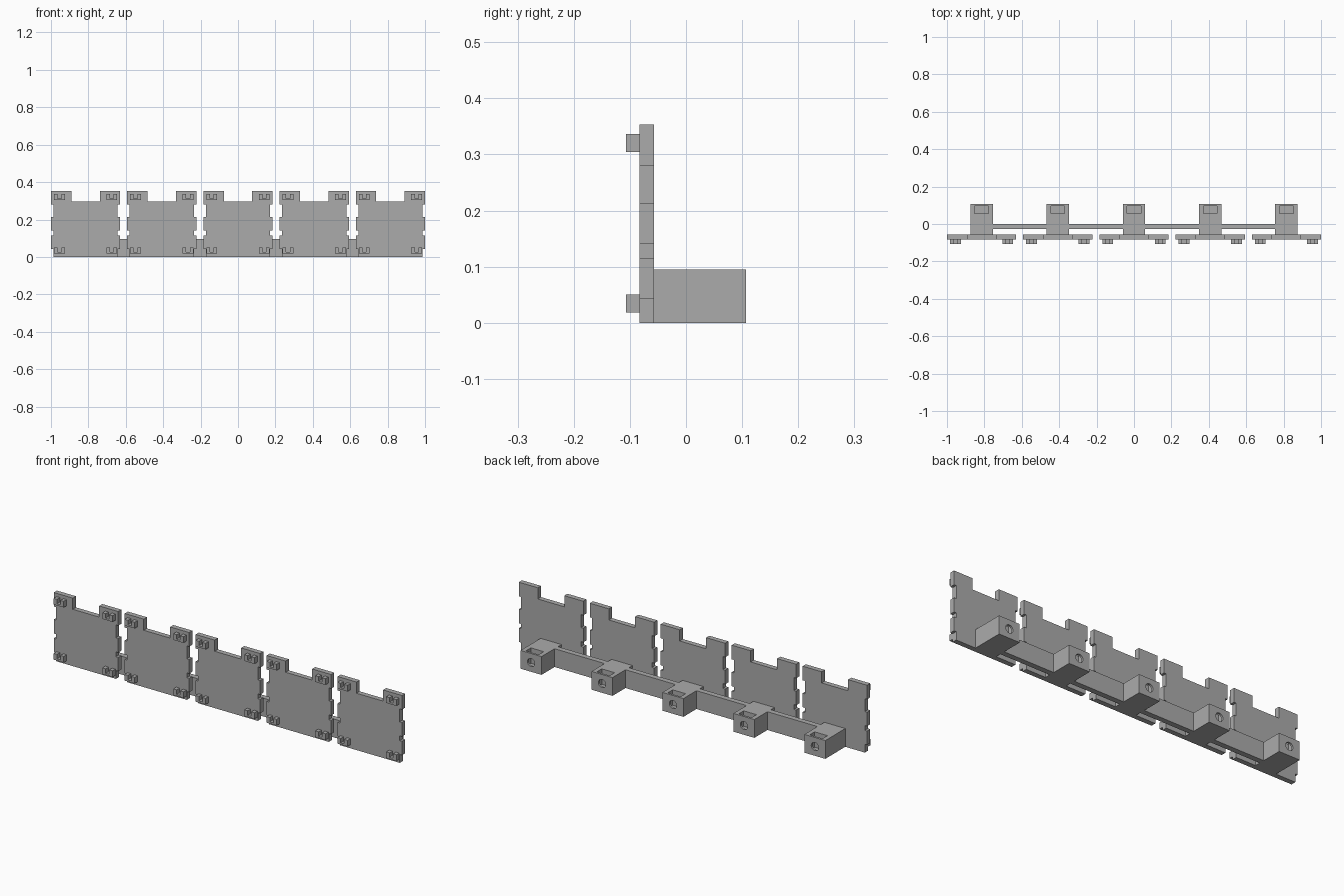
import bpy, bmesh, math
from mathutils import Matrix, Vector

if "Cube" in bpy.data.objects:
    bpy.data.objects.remove(bpy.data.objects["Cube"])

PITCH = 0.4075            # spacing between repeated units
CENTRES = [(i - 2) * PITCH for i in range(5)]
BACK, FRONT = -0.057, -0.083   # panel faces in y
BLOCK_HALF, BLOCK_TOP = 0.06, 0.095

grey = bpy.data.materials.new("plain grey")
grey.use_nodes = True
grey.diffuse_color = (0.41, 0.41, 0.41, 1)
grey.node_tree.nodes["Principled BSDF"].inputs["Base Color"].default_value = (0.41, 0.41, 0.41, 1)


def add_object(name, mesh, x=0.0):
    ob = bpy.data.objects.new(name, mesh)
    ob.location.x = x
    bpy.context.scene.collection.objects.link(ob)
    return ob


def mesh_from(bm, name):
    bmesh.ops.recalc_face_normals(bm, faces=bm.faces)
    mesh = bpy.data.meshes.new(name)
    bm.to_mesh(mesh)
    bm.free()
    mesh.materials.append(grey)
    return mesh


def box_mesh(name, lo, hi):
    bm = bmesh.new()
    lo, hi = Vector(lo), Vector(hi)
    size = Matrix.Diagonal((hi - lo).to_4d())
    bmesh.ops.create_cube(bm, size=1, matrix=Matrix.Translation((lo + hi) / 2) @ size)
    return mesh_from(bm, name)


def prism_mesh(name, outline, y0, y1):
    """Extrude an x-z outline from y0 to y1."""
    bm = bmesh.new()
    face = bm.faces.new([bm.verts.new((x, y0, z)) for x, z in outline])
    out = bmesh.ops.extrude_face_region(bm, geom=[face])
    moved = [v for v in out["geom"] if isinstance(v, bmesh.types.BMVert)]
    bmesh.ops.translate(bm, verts=moved, vec=(0, y1 - y0, 0))
    return mesh_from(bm, name)


# Notched panel, right half outline mirrored to the left
W, N = 0.185, 0.172
half = [(N, 0), (N, 0.043), (W, 0.043), (W, 0.115), (N, 0.115), (N, 0.14),
        (W, 0.14), (W, 0.213), (N, 0.213), (N, 0.28), (W, 0.28), (W, 0.353),
        (0.076, 0.353), (0.076, 0.295)]
panel = prism_mesh("panel", half + [(-x, z) for x, z in reversed(half)], FRONT, BACK)

# U-shaped clip on the panel front
A, B, H = 0.029, 0.01, 0.032
clip = prism_mesh("clip", [(-A, 0), (A, 0), (A, H), (B, H), (B, 0.009),
                           (-B, 0.009), (-B, H), (-A, H)], -0.107, FRONT)

# Mounting block with a nut slot from the top and a bolt bore from the back
block_ob = add_object("block_blank", box_mesh("block_blank", (-BLOCK_HALF, BACK, 0),
                                              (BLOCK_HALF, 0.107, BLOCK_TOP)))
slot = add_object("slot_cutter", box_mesh("slot_cutter", (-0.037, 0.056, 0.015),
                                          (0.037, 0.096, 0.2)))
bm = bmesh.new()
bmesh.ops.create_cone(bm, cap_ends=True, segments=24, radius1=0.021, radius2=0.021, depth=0.12,
                      matrix=Matrix.Translation((0, 0.09, 0.048)) @ Matrix.Rotation(math.pi / 2, 4, "X"))
bore = add_object("bore_cutter", mesh_from(bm, "bore_cutter"))
for cutter in (slot, bore):
    cutter.hide_render = True
    mod = block_ob.modifiers.new("cut", "BOOLEAN")
    mod.operation = "DIFFERENCE"
    mod.solver = "EXACT"
    mod.object = cutter
deps = bpy.context.evaluated_depsgraph_get()
block = bpy.data.meshes.new_from_object(block_ob.evaluated_get(deps))
for helper in (block_ob, slot, bore):
    bpy.data.objects.remove(helper)

# Rail segment between neighbouring blocks
rail = box_mesh("rail", (BLOCK_HALF, -0.028, 0), (PITCH - BLOCK_HALF, 0.0, BLOCK_TOP))

# Repeat the units along the row
for i, cx in enumerate(CENTRES, 1):
    add_object(f"panel_{i}", panel, cx)
    add_object(f"mounting_block_{i}", block, cx)
    if i < len(CENTRES):
        add_object(f"rail_{i}", rail, cx)
    for side, sx in (("right", -1), ("left", 1)):
        for level, z in (("lower", 0.018), ("upper", 0.304)):
            add_object(f"clip_{level}_{side}_{i}", clip, cx + sx * 0.14).location.z = z
